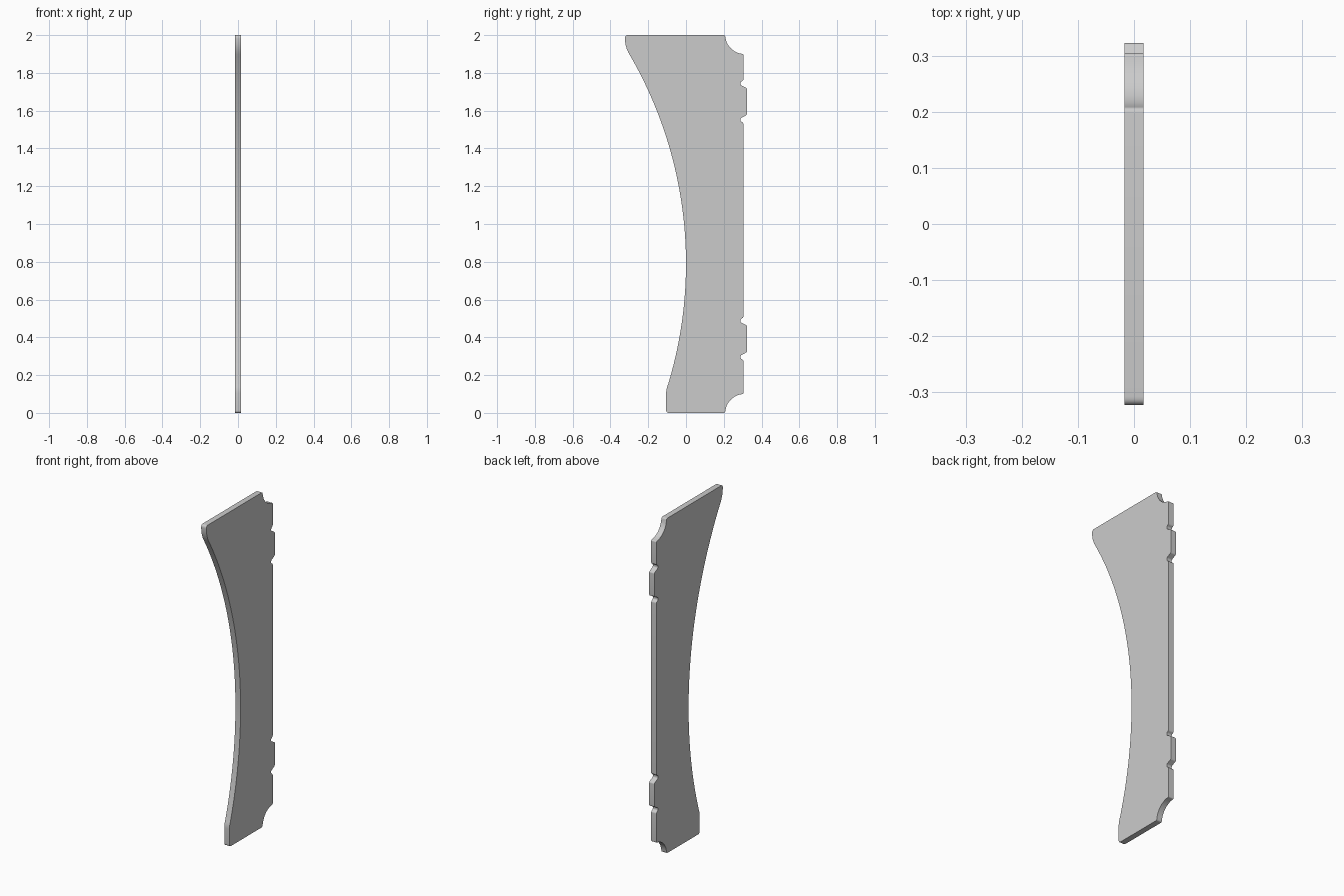
import bpy, bmesh, math
from mathutils import Vector

if "Cube" in bpy.data.objects:
    bpy.data.objects.remove(bpy.data.objects["Cube"])

THICK = 0.034
EDGE, TAB, FRONT = 0.304, 0.323, -0.323


def rounded(corners, steps=6):
    """Round each (y, z, trim) corner; trim 0 keeps the point as it is."""
    out, n = [], len(corners)
    for i, (y, z, t) in enumerate(corners):
        p = Vector((y, z))
        if t == 0:
            out.append(p)
            continue
        a = p + (Vector(corners[i - 1][:2]) - p).normalized() * t
        b = p + (Vector(corners[(i + 1) % n][:2]) - p).normalized() * t
        for k in range(steps + 1):
            s = k / steps
            out.append(a * (1 - s) ** 2 + p * 2 * s * (1 - s) + b * s * s)
    return out


def scoop(flip):
    """Concave quarter arc at a back corner, listed from the bottom up."""
    pts = [(0.207, 0.0, 0.01)]
    for k in range(1, 12):
        a = math.radians(180 - 7.5 * k)
        pts.append((0.31 + 0.102 * math.cos(a), 0.1 * math.sin(a), 0))
    pts.append((EDGE, 0.1, 0.007))
    return [(y, 2 - z, t) for y, z, t in reversed(pts)] if flip else pts


def tab(zc):
    """Raised tab with a small relief notch on either side."""
    half = [(EDGE, -0.113, 0.007), (0.289, -0.104, 0.006),
            (0.289, -0.088, 0.006), (TAB, -0.07, 0.006)]
    return ([(y, zc + z, t) for y, z, t in half] +
            [(y, zc - z, t) for y, z, t in reversed(half)])


def front_curve():
    """Long hollow front edge, from the top corner down to the foot."""
    r, zc = 2.2, 0.79
    a0 = math.asin((1.885 - zc) / r)
    a1 = math.asin((0.155 - zc) / r)
    pts = [(FRONT, 1.937, 0.045)]
    for k in range(49):
        a = a0 + (a1 - a0) * k / 48
        pts.append((r * (math.cos(a) - 1), zc + r * math.sin(a), 0))
    return pts + [(-0.105, 0.122, 0.018)]


# Outline, counter-clockwise in the y-z plane
outline = rounded(
    [(-0.105, 0.0, 0.014)] + scoop(False) + tab(0.392) + tab(1.648)
    + scoop(True) + [(FRONT, 2.0, 0.016)] + front_curve())

# Side panel: outline extruded through its thickness
bm = bmesh.new()
face = bm.faces.new([bm.verts.new((-THICK / 2, p.x, p.y)) for p in outline])
res = bmesh.ops.extrude_face_region(bm, geom=[face])
bmesh.ops.translate(bm, vec=(THICK, 0, 0),
                    verts=[v for v in res["geom"] if isinstance(v, bmesh.types.BMVert)])
bmesh.ops.recalc_face_normals(bm, faces=bm.faces)
mesh = bpy.data.meshes.new("side_panel")
bm.to_mesh(mesh)
bm.free()
panel = bpy.data.objects.new("side_panel", mesh)
bpy.context.collection.objects.link(panel)
bpy.context.view_layer.objects.active = panel
panel.select_set(True)
bpy.ops.object.shade_smooth_by_angle(angle=math.radians(30))
